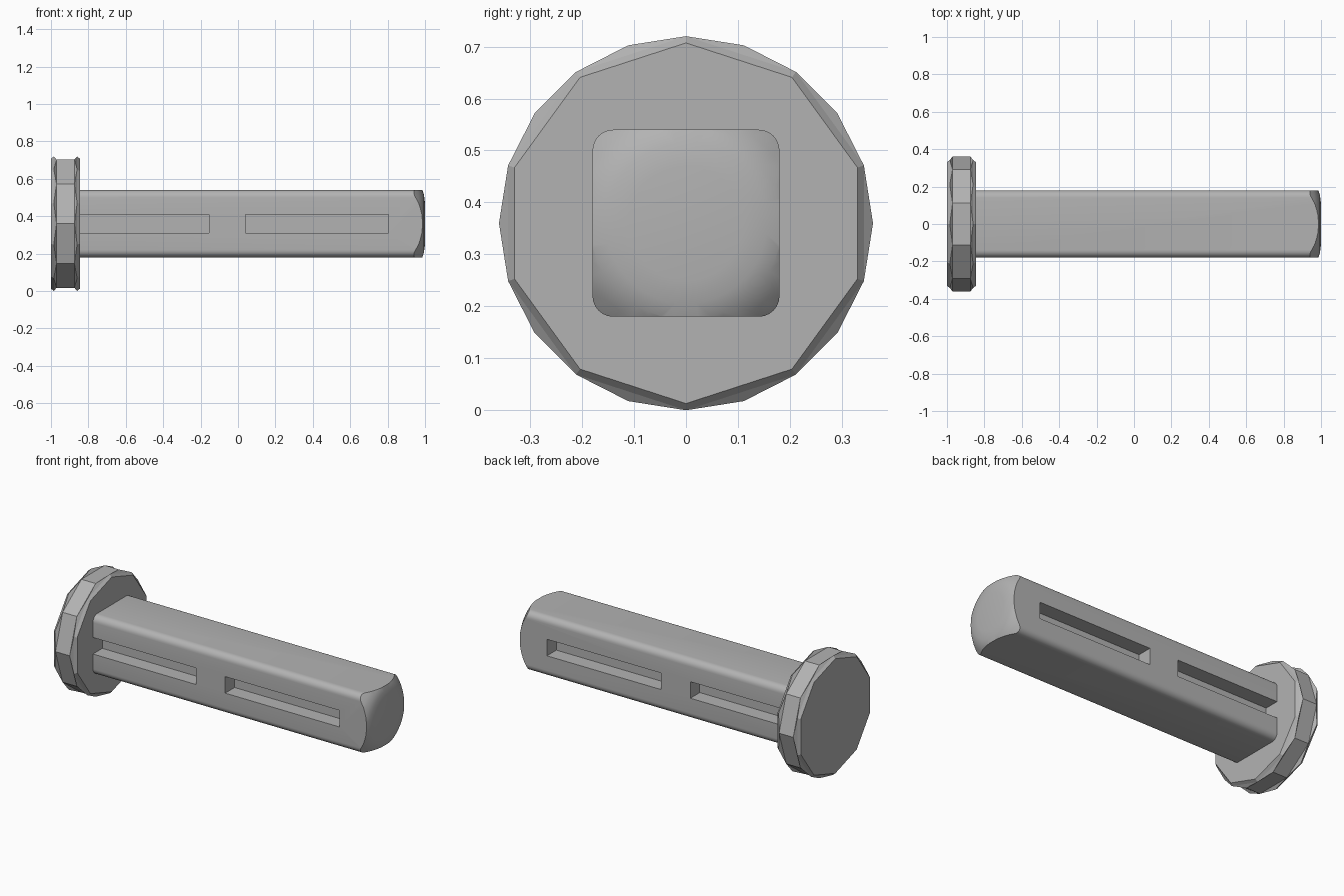
import bpy, bmesh, math
from mathutils import Vector

cube = bpy.data.objects.get("Cube")
if cube:
    bpy.data.objects.remove(cube, do_unlink=True)

AXIS_Z = 0.36

grey = bpy.data.materials.new("mid grey")
grey.use_nodes = True
colour = (0.45, 0.45, 0.45, 1)
grey.diffuse_color = colour
grey.node_tree.nodes["Principled BSDF"].inputs["Base Color"].default_value = colour


def ring(x, radius, sides, turn=0):
    """Points of a regular polygon around the x axis, starting from the top."""
    angles = [math.tau * (i + turn) / sides for i in range(sides)]
    return [(x, radius * math.sin(a), AXIS_Z + radius * math.cos(a)) for a in angles]


def new_object(name, bm):
    bmesh.ops.recalc_face_normals(bm, faces=bm.faces)
    mesh = bpy.data.meshes.new(name)
    bm.to_mesh(mesh)
    bm.free()
    mesh.materials.append(grey)
    obj = bpy.data.objects.new(name, mesh)
    bpy.context.collection.objects.link(obj)
    return obj


def loft(name, rings, twists=None):
    """Skin equal rings; a twist of +1 or -1 joins half-turned rings with triangles."""
    bm = bmesh.new()
    loops = [[bm.verts.new(p) for p in r] for r in rings]
    n = len(loops[0])
    for k, (a, b) in enumerate(zip(loops, loops[1:])):
        twist = twists[k] if twists else 0
        for i in range(n):
            j = (i + 1) % n
            if twist == 0:
                bm.faces.new((a[i], a[j], b[j], b[i]))
            elif twist > 0:
                bm.faces.new((a[i], a[j], b[i]))
                bm.faces.new((a[j], b[j], b[i]))
            else:
                bm.faces.new((a[i], a[j], b[j]))
                bm.faces.new((a[i], b[j], b[i]))
    bm.faces.new(loops[0])
    bm.faces.new(loops[-1])
    return new_object(name, bm)


def box(name, x0, x1, y0, y1, z0, z1):
    bm = bmesh.new()
    bmesh.ops.create_cube(bm, size=1)
    bmesh.ops.scale(bm, verts=bm.verts, vec=(x1 - x0, y1 - y0, z1 - z0))
    bmesh.ops.translate(bm, verts=bm.verts,
                        vec=Vector((x0 + x1, y0 + y1, z0 + z1)) / 2)
    return new_object(name, bm)


def cut(target, tool, operation):
    mod = target.modifiers.new(tool.name, "BOOLEAN")
    mod.operation, mod.solver, mod.object = operation, "EXACT", tool
    bpy.context.view_layer.objects.active = target
    bpy.ops.object.modifier_apply(modifier=mod.name)
    bpy.data.objects.remove(tool, do_unlink=True)


# Faceted head: ten-sided rims at both ends, half-turned from the middle band
rims = [(-1, 0.347, 0), (-0.985, 0.36, 0), (-0.97, 0.36, 0.5),
        (-0.875, 0.36, 0.5), (-0.86, 0.36, 0), (-0.845, 0.347, 0)]
loft("head", [ring(x, r, 10, t) for x, r, t in rims], [0, 1, 0, -1, 0])

# Square shaft with rounded long edges
section = []
for quarter in range(4):
    for step in range(7):
        a = math.radians(90 * quarter + 15 * step)
        cx, cz = [(1, 1), (-1, 1), (-1, -1), (1, -1)][quarter]
        section.append((0.14 * cx + 0.04 * math.cos(a), 0.14 * cz + 0.04 * math.sin(a)))
shaft = loft("shaft", [[(x, y, AXIS_Z + z) for y, z in section] for x in (-0.85, 1.02)])

# Turned, rounded tip
tip = [(-1, 0.4), (0.83, 0.4), (0.94, 0.238), (0.965, 0.212), (0.984, 0.185),
       (0.994, 0.155), (1, 0.11)]
cut(shaft, loft("tip_cutter", [ring(x, r, 48) for x, r in tip]), "INTERSECT")

# Blind slots on the front and back
for side in (-1, 1):
    y0, y1 = sorted((side * 0.09, side * 0.3))
    for x0, x1 in ((-0.9, -0.155), (0.04, 0.805)):
        cut(shaft, box("slot_cutter", x0, x1, y0, y1, 0.31, 0.41), "DIFFERENCE")

bpy.ops.object.select_all(action="DESELECT")
shaft.select_set(True)
bpy.context.view_layer.objects.active = shaft
bpy.ops.object.shade_smooth_by_angle(angle=math.radians(25))
